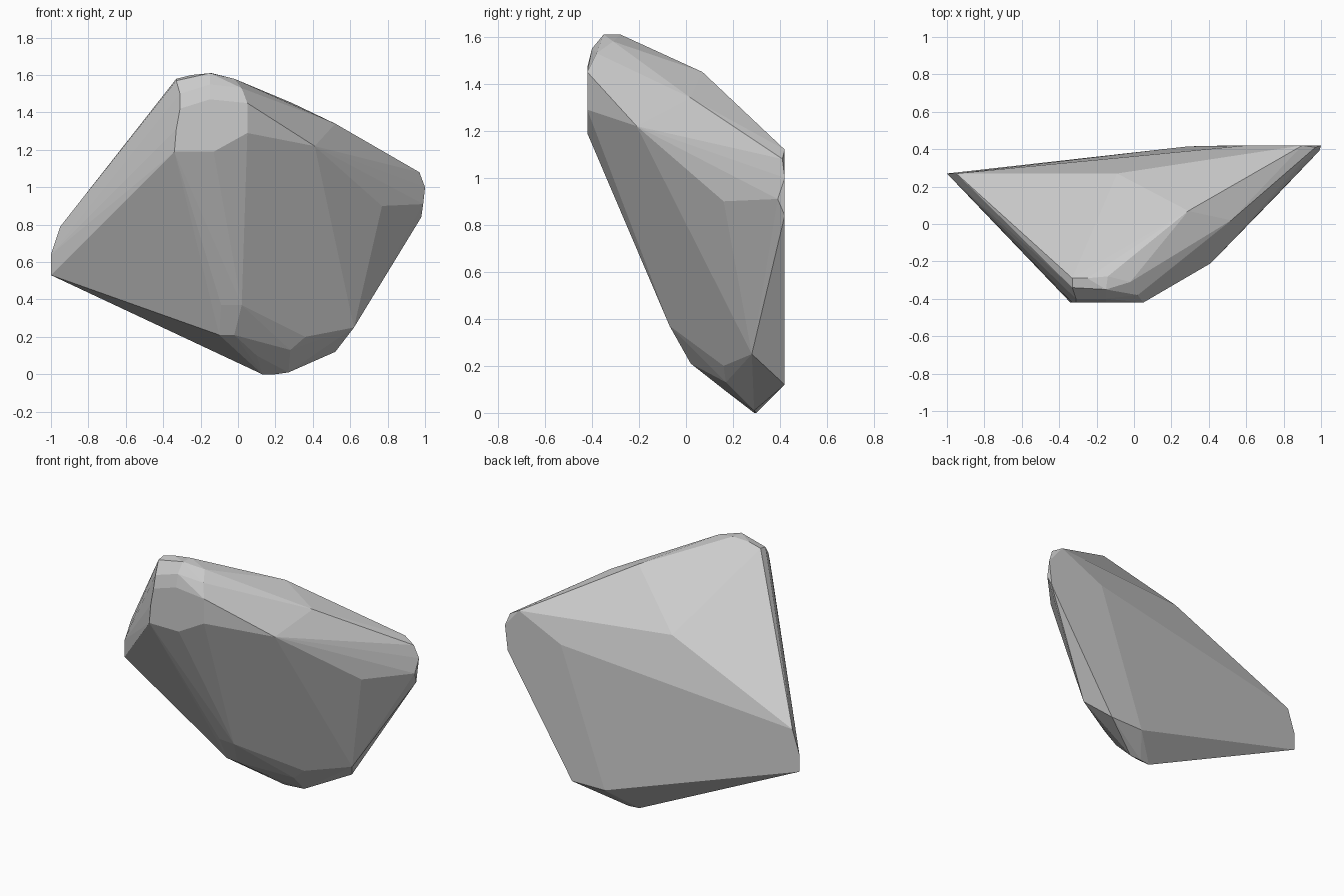
import bpy, bmesh, math

# Corner points of the faceted boulder, grouped by region
left_tip = [(-1, .27, .53), (-1, .27, .64), (-.95, .27, .79)]
front_facet = [(x, -.42, z) for x, z in
               [(-.34, 1.19), (-.33, 1.31), (-.31, 1.42), (-.15, 1.47),
                (.05, 1.45), (.05, 1.29), (-.13, 1.19)]]
crown = [(-.33, -.29, 1.58), (-.33, -.34, 1.57), (-.25, -.29, 1.60),
         (-.14, -.28, 1.61), (-.15, -.35, 1.61), (-.02, -.31, 1.58),
         (-.15, -.40, 1.55), (-.31, -.40, 1.50), (.02, -.38, 1.53)]
right_shoulder = [(.29, .07, 1.45), (.52, .02, 1.34), (.41, -.21, 1.22),
                  (.41, 0, .71), (.77, .16, .90)]
right_tip = [(.90, .42, 1.12), (.97, .41, 1.08), (1, .42, 1.0),
             (.99, .39, .91), (.98, .42, .84)]
back = [(-.09, .27, 1.17), (.60, .42, .98), (.52, .42, .12), (.29, .415, .12)]
base = [(-.09, -.06, .37), (.02, -.07, .37), (.07, -.08, .46),
        (-.10, .03, .21), (-.02, .02, .21), (.10, .16, .10), (.28, .17, .13),
        (.36, .16, .20), (.62, .28, .25), (.13, .29, 0), (.20, .30, 0),
        (.27, .29, .01)]

# Wrap the points in a convex shell
bm = bmesh.new()
for p in left_tip + front_facet + crown + right_shoulder + right_tip + back + base:
    bm.verts.new(p)
hull = bmesh.ops.convex_hull(bm, input=bm.verts[:])
loose = [v for v in bm.verts if not v.link_faces]
bmesh.ops.delete(bm, geom=loose, context='VERTS')
# Merge nearly coplanar triangles into broad facets
bmesh.ops.dissolve_limit(bm, angle_limit=math.radians(2),
                         verts=bm.verts[:], edges=bm.edges[:])
bmesh.ops.recalc_face_normals(bm, faces=bm.faces[:])

mesh = bpy.data.meshes.new("boulder")
bm.to_mesh(mesh)
bm.free()
boulder = bpy.data.objects.new("boulder", mesh)
bpy.context.collection.objects.link(boulder)
